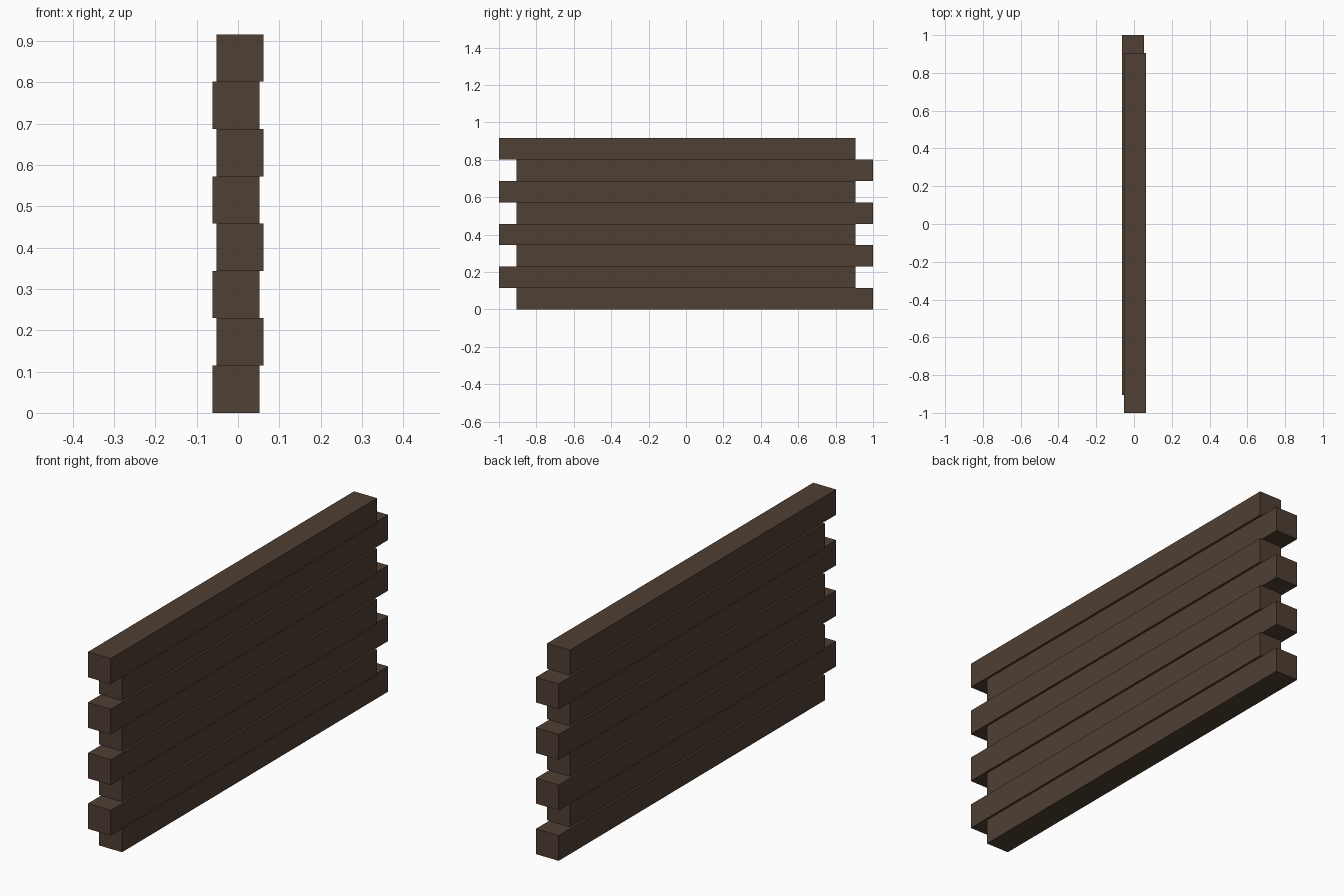
import bpy

if "Cube" in bpy.data.objects:
    bpy.data.objects.remove(bpy.data.objects["Cube"])

COUNT = 8
SIZE = 0.1145      # square beam section
LENGTH = 1.905
SHIFT_X = 0.005    # alternate sideways stagger
SHIFT_Y = 0.0475   # alternate end stagger

wood = bpy.data.materials.new("dark_wood")
wood.diffuse_color = (0.08, 0.05, 0.033, 1.0)
wood.use_nodes = True
wood.node_tree.nodes["Principled BSDF"].inputs["Base Color"].default_value = wood.diffuse_color


def add_beam(name, location):
    bpy.ops.mesh.primitive_cube_add(size=1, location=location)
    beam = bpy.context.object
    beam.name = name
    beam.scale = (SIZE, LENGTH, SIZE)
    bpy.ops.object.transform_apply(location=False, rotation=False, scale=True)
    beam.data.materials.append(wood)


# Stacked wall timbers, staggered left/back and right/front in turn
for i in range(COUNT):
    side = -1 if i % 2 == 0 else 1
    add_beam(f"wall_beam_{i + 1}",
             (side * SHIFT_X, -side * SHIFT_Y, (i + 0.5) * SIZE))
